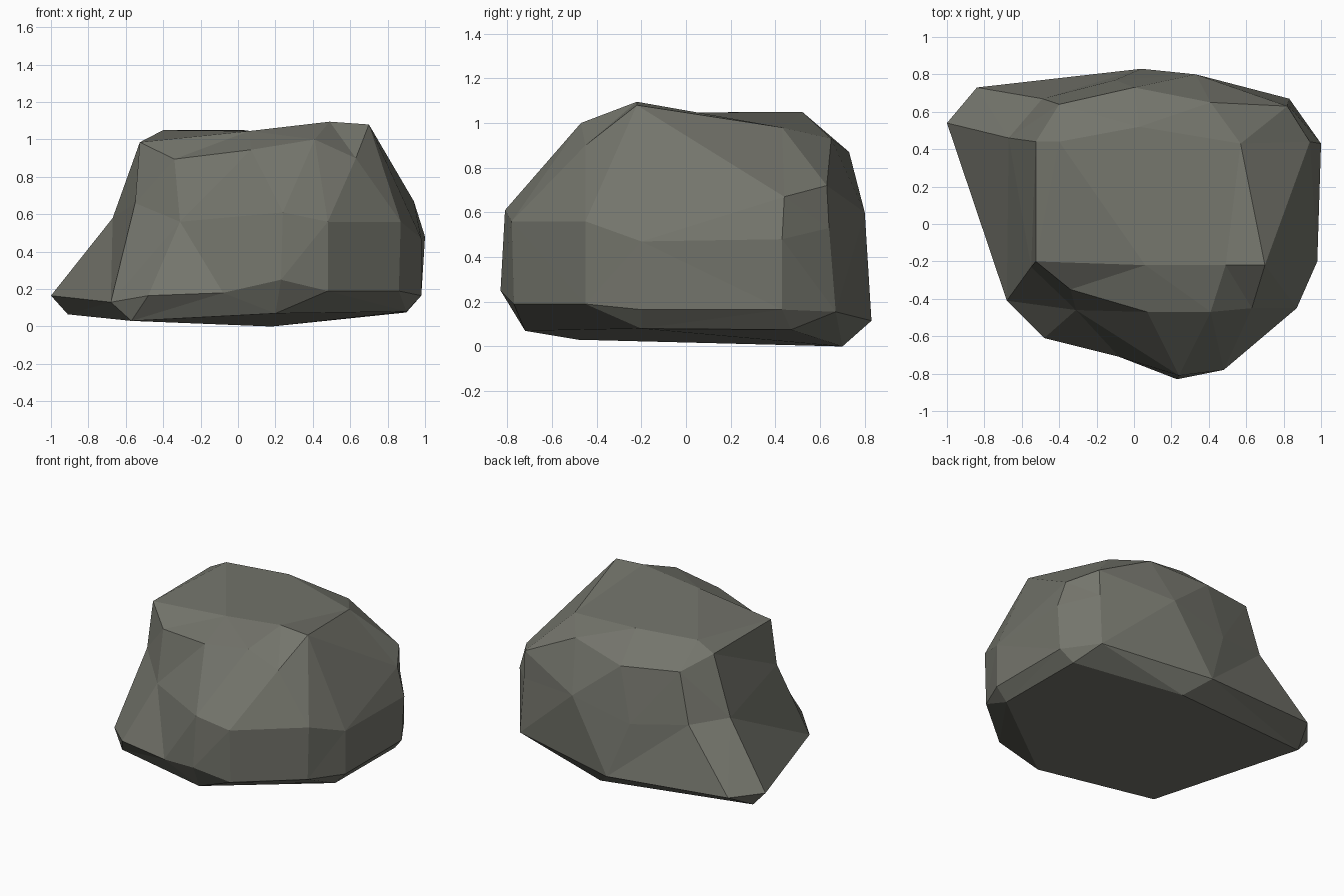
import bpy, bmesh

if "Cube" in bpy.data.objects:
    bpy.data.objects.remove(bpy.data.objects["Cube"])

# Cross-section rings of the boulder, bottom to top, each counter-clockwise from the back left
RINGS = [
    # underside
    [(-.91, .55, .065), (-.57, -.48, .03), (.2, -.72, .07), (.9, -.2, .08), (.9, .47, .075), (.18, .7, 0)],
    # widest edge near the ground
    [(-1, .54, .165), (-.68, -.41, .13), (-.48, -.61, .165), (-.08, -.71, .18), (.23, -.83, .25), (.48, -.77, .19),
     (.86, -.45, .19), (.98, -.2, .165), (.98, .43, .165), (.83, .67, .155), (.04, .83, .115), (-.84, .73, .16)],
    # waist
    [(-.67, .46, .58), (-.55, -.23, .66), (-.31, -.46, .56), (.24, -.81, .61), (.48, -.78, .56), (.87, -.45, .56),
     (.98, -.2, .47), (1, .43, .48), (.82, .64, .53), (.33, .8, .6), (-.1, .77, .5), (-.49, .67, .56)],
    # shoulder
    [(-.525, .44, .985), (-.525, -.2, .985), (-.34, -.35, .895), (.07, -.47, .945), (.41, -.47, 1), (.63, -.45, .9),
     (.7, -.22, 1.08), (.94, .44, .67), (.82, .63, .72), (.41, .65, .93), (0, .73, .87), (-.4, .64, .9)],
    # top
    [(-.4, .44, 1.05), (.06, -.22, 1.045), (.49, -.22, 1.095), (.57, .43, .98), (.03, .52, 1.05)],
]


def zip_rings(bm, a, b):
    """Join two rings with triangles, always taking the shorter diagonal."""
    i = j = 0
    while i < len(a) or j < len(b):
        p, q = a[i % len(a)], b[j % len(b)]
        pn, qn = a[(i + 1) % len(a)], b[(j + 1) % len(b)]
        if j == len(b) or (i < len(a) and (pn.co - q.co).length <= (qn.co - p.co).length):
            bm.faces.new((p, pn, q))
            i += 1
        else:
            bm.faces.new((p, qn, q))
            j += 1


bm = bmesh.new()
loops = [[bm.verts.new(c) for c in ring] for ring in RINGS]
for low, high in zip(loops, loops[1:]):
    zip_rings(bm, low, high)
bm.faces.new(loops[0])
bm.faces.new(loops[-1])
bmesh.ops.recalc_face_normals(bm, faces=bm.faces)

mesh = bpy.data.meshes.new("boulder")
bm.to_mesh(mesh)
bm.free()
stone = bpy.data.materials.new("grey stone")
stone.diffuse_color = (0.175, 0.178, 0.15, 1)
stone.use_nodes = True
stone.node_tree.nodes["Principled BSDF"].inputs["Base Color"].default_value = stone.diffuse_color
mesh.materials.append(stone)
bpy.context.collection.objects.link(bpy.data.objects.new("boulder", mesh))
